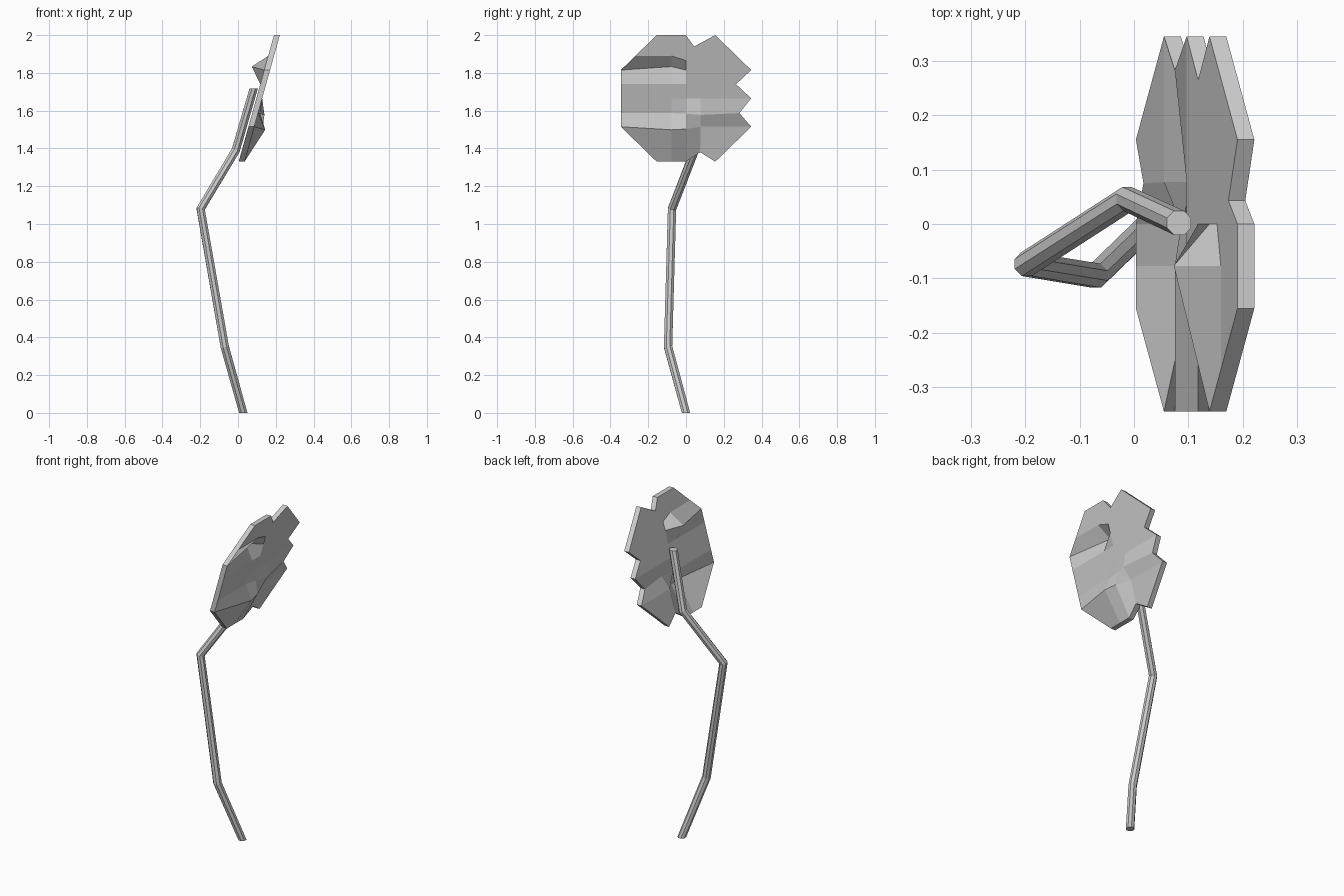
import bpy, bmesh, math
from mathutils import Vector

if "Cube" in bpy.data.objects:
    bpy.data.objects.remove(bpy.data.objects["Cube"])


def make_object(name, bm):
    bmesh.ops.recalc_face_normals(bm, faces=bm.faces)
    mesh = bpy.data.meshes.new(name)
    bm.to_mesh(mesh)
    bm.free()
    obj = bpy.data.objects.new(name, mesh)
    bpy.context.collection.objects.link(obj)
    return obj


# Bent eight-sided stem, mitred at each joint, flat at both ends
path = [Vector(p) for p in ((0.028, 0, 0), (-0.07, -0.095, 0.35), (-0.198, -0.074, 1.08),
                            (-0.012, 0.046, 1.39), (0.083, 0.002, 1.718))]
SIDES, RADIUS = 8, 0.024
bm = bmesh.new()
rings = []
for i, p in enumerate(path):
    if i in (0, len(path) - 1):
        t = Vector((0, 0, 1))
    else:
        t = ((p - path[i - 1]).normalized() + (path[i + 1] - p).normalized()).normalized()
    u = (Vector((0, 1, 0)) - t * t.y).normalized()
    v = t.cross(u)
    rings.append([bm.verts.new(p + RADIUS * (math.cos(a) * u + math.sin(a) * v))
                  for a in (math.tau * (k + 0.5) / SIDES for k in range(SIDES))])
for a, b in zip(rings, rings[1:]):
    for k in range(SIDES):
        n = (k + 1) % SIDES
        bm.faces.new((a[k], a[n], b[n], b[k]))
bm.faces.new(rings[0])
bm.faces.new(rings[-1])
make_object("stem", bm)

# Tilted leaf head: rows of (z, left edge, right edge) with notches on the right
rows = [(1.33, 0.155, 0.155), (1.515, 0.345, 0.345), (1.587, 0.345, 0.283),
        (1.665, 0.345, 0.345), (1.74, 0.345, 0.265), (1.815, 0.345, 0.345),
        (1.89, 0.268, 0.268), (2.0, 0.155, 0.155)]
# Creases pushed along the leaf normal, keyed by (row, column)
dent = {(1, 1): 0.06, (1, 2): 0.045, (2, 2): 0.012, (2, 3): 0.035, (5, 1): -0.068}
# Notches in the top and bottom rim, as (y, z)
notch = {(0, 3): (0.075, 1.38), (7, 3): (0.043, 1.94), (6, 2): (0, 1.865)}
SLOPE = 0.279
normal = Vector((1, 0, -SLOPE)).normalized()
bm = bmesh.new()
grid = []
for r, (z0, left, right) in enumerate(rows):
    line = []
    for c, y0 in enumerate((-left, -0.077, 0, 0.077, right)):
        y, z = notch.get((r, c), (y0, z0))
        base = Vector((0.019 + SLOPE * (z - 1.33), y, z))
        line.append(bm.verts.new(base + normal * dent.get((r, c), 0)))
    grid.append(line)
faces = [bm.faces.new((a[c], a[c + 1], b[c + 1], b[c]))
         for a, b in zip(grid, grid[1:]) for c in range(4)]

# Thicken horizontally so the rim stays level
half = Vector((0.0155, 0, 0))
rim = [e for e in bm.edges if e.is_boundary]
back = {v: bm.verts.new(v.co - half) for v in list(bm.verts)}
for v in back:
    v.co += half
for f in faces:
    bm.faces.new([back[v] for v in reversed(f.verts)])
for e in rim:
    a, b = e.verts
    bm.faces.new((a, b, back[b], back[a]))
make_object("leaf_head", bm)
